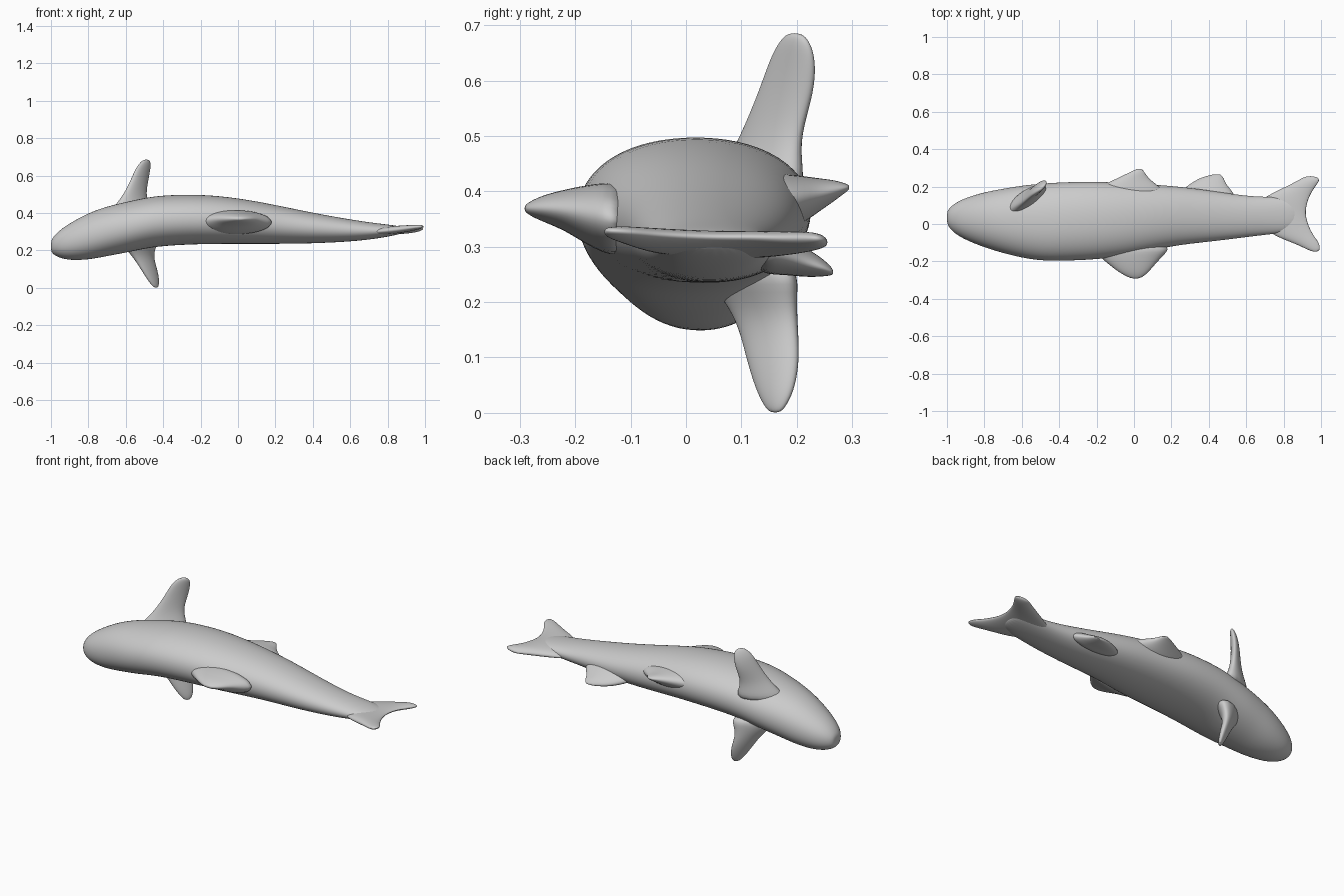
import bpy, bmesh, math
from mathutils import Vector

cube = bpy.data.objects.get("Cube")
if cube:
    bpy.data.objects.remove(cube, do_unlink=True)

# Single skin colour
grey = bpy.data.materials.new("plain_grey")
COL = (0.6, 0.6, 0.6, 1)
grey.diffuse_color = COL
grey.use_nodes = True
bsdf = next(n for n in grey.node_tree.nodes if n.type == 'BSDF_PRINCIPLED')
bsdf.inputs["Base Color"].default_value = COL
bsdf.inputs["Roughness"].default_value = 0.7


def loft(name, sections, sides, power=1.0):
    """Skin elliptical sections (centre, half axis u, half axis v), then smooth."""
    step = 2 * math.pi / sides
    grow = 3 / (2 + math.cos(step))      # offsets the subdivision shrinkage
    bend = lambda t: math.copysign(abs(t) ** power, t)
    bm = bmesh.new()
    rings = []
    for c, u, v in sections:
        c, u, v = Vector(c), Vector(u) * grow, Vector(v) * grow
        rings.append([bm.verts.new(c + u * bend(math.cos(i * step)) + v * bend(math.sin(i * step)))
                      for i in range(sides)])
    for a, b in zip(rings, rings[1:]):
        for i in range(sides):
            j = (i + 1) % sides
            bm.faces.new((a[i], a[j], b[j], b[i]))
    bm.faces.new(rings[0][::-1])
    bm.faces.new(rings[-1])
    bmesh.ops.recalc_face_normals(bm, faces=bm.faces[:])
    mesh = bpy.data.meshes.new(name)
    bm.to_mesh(mesh)
    bm.free()
    mesh.materials.append(grey)
    mesh.shade_smooth()
    ob = bpy.data.objects.new(name, mesh)
    bpy.context.collection.objects.link(ob)
    sub = ob.modifiers.new("smooth", 'SUBSURF')
    sub.levels = sub.render_levels = 2
    return ob


# Body: x, y low, y high, z low, z high
BODY = [
    (-1.00, 0.01, 0.06, 0.20, 0.245), (-0.992, -0.015, 0.08, 0.182, 0.267),
    (-0.96, -0.05, 0.11, 0.162, 0.303), (-0.90, -0.085, 0.14, 0.147, 0.345),
    (-0.80, -0.125, 0.17, 0.150, 0.40), (-0.70, -0.155, 0.188, 0.170, 0.435),
    (-0.60, -0.18, 0.205, 0.188, 0.458), (-0.50, -0.195, 0.215, 0.21, 0.48),
    (-0.40, -0.197, 0.222, 0.225, 0.495), (-0.20, -0.19, 0.228, 0.235, 0.50),
    (0.00, -0.165, 0.215, 0.235, 0.48), (0.20, -0.115, 0.205, 0.235, 0.443),
    (0.40, -0.095, 0.18, 0.237, 0.40), (0.60, -0.07, 0.148, 0.247, 0.365),
    (0.72, -0.055, 0.145, 0.26, 0.347), (0.82, -0.045, 0.14, 0.276, 0.336),
    (0.89, -0.01, 0.11, 0.294, 0.325),
]
loft("body", [((x, (a + b) / 2, (c + d) / 2), (0, (b - a) / 2, 0), (0, 0, (d - c) / 2))
              for x, a, b, c, d in BODY], 24, 0.94)


def edge_fin(name, rows, slope=0.0):
    """Fin growing along y; rows are y, x front, x back, z, half thickness."""
    loft(name, [((( a + b) / 2, y, z), ((b - a) / 2, 0, slope * (b - a) / 2), (0, 0, t))
                for y, a, b, z, t in rows], 12)


# Fins on the two long edges of the body
edge_fin("dorsal_fin", [
    (0.13, -0.24, 0.19, 0.375, 0.06), (0.195, -0.19, 0.145, 0.38, 0.05),
    (0.235, -0.11, 0.085, 0.392, 0.032), (0.27, -0.035, 0.06, 0.402, 0.018),
    (0.288, 0.0, 0.048, 0.406, 0.008), (0.295, 0.02, 0.038, 0.407, 0.004)])
edge_fin("rear_dorsal_fin", [
    (0.12, 0.22, 0.56, 0.30, 0.05), (0.175, 0.25, 0.525, 0.287, 0.037),
    (0.215, 0.30, 0.49, 0.272, 0.027), (0.245, 0.35, 0.48, 0.263, 0.017),
    (0.26, 0.40, 0.468, 0.257, 0.009), (0.266, 0.43, 0.46, 0.254, 0.004)])
edge_fin("belly_fin", [
    (-0.10, -0.24, 0.22, 0.345, 0.075), (-0.17, -0.19, 0.155, 0.355, 0.058),
    (-0.215, -0.135, 0.112, 0.366, 0.038), (-0.255, -0.085, 0.08, 0.369, 0.025),
    (-0.28, -0.04, 0.05, 0.369, 0.014), (-0.292, -0.01, 0.025, 0.369, 0.005)])

# Forked tail fan
edge_fin("tail_fin", [
    (-0.148, 0.955, 0.982, 0.327, 0.005), (-0.135, 0.925, 0.996, 0.325, 0.011),
    (-0.10, 0.85, 0.99, 0.319, 0.016), (-0.06, 0.74, 0.957, 0.311, 0.02),
    (0.0, 0.68, 0.928, 0.306, 0.021), (0.06, 0.66, 0.914, 0.304, 0.021),
    (0.12, 0.66, 0.926, 0.304, 0.021), (0.165, 0.74, 0.945, 0.305, 0.02),
    (0.21, 0.835, 0.976, 0.308, 0.018), (0.24, 0.89, 0.997, 0.310, 0.014),
    (0.256, 0.92, 0.965, 0.308, 0.006)], slope=0.1)


def side_fin(name, rows):
    """Blade growing along z; rows are z, x, y, chord half x, chord half y, half thickness."""
    secs = []
    for z, x, y, cx, cy, t in rows:
        across = Vector((-cy, cx, 0)).normalized() * t
        secs.append(((x, y, z), (cx, cy, 0), across))
    loft(name, secs, 12)


# Paired fins on the flanks
side_fin("upper_side_fin", [
    (0.38, -0.58, 0.12, 0.12, 0.08, 0.06), (0.445, -0.565, 0.14, 0.085, 0.062, 0.042),
    (0.50, -0.552, 0.152, 0.056, 0.05, 0.027), (0.58, -0.525, 0.182, 0.043, 0.048, 0.023),
    (0.64, -0.507, 0.193, 0.037, 0.039, 0.019), (0.672, -0.494, 0.196, 0.026, 0.025, 0.013),
    (0.686, -0.49, 0.196, 0.011, 0.011, 0.006)])
side_fin("lower_side_fin", [
    (0.28, -0.53, 0.11, 0.11, 0.08, 0.06), (0.215, -0.525, 0.13, 0.08, 0.062, 0.042),
    (0.165, -0.507, 0.147, 0.051, 0.05, 0.028), (0.10, -0.476, 0.157, 0.04, 0.046, 0.024),
    (0.045, -0.453, 0.161, 0.029, 0.034, 0.018), (0.015, -0.443, 0.161, 0.018, 0.02, 0.012),
    (0.0, -0.438, 0.161, 0.008, 0.009, 0.005)])
